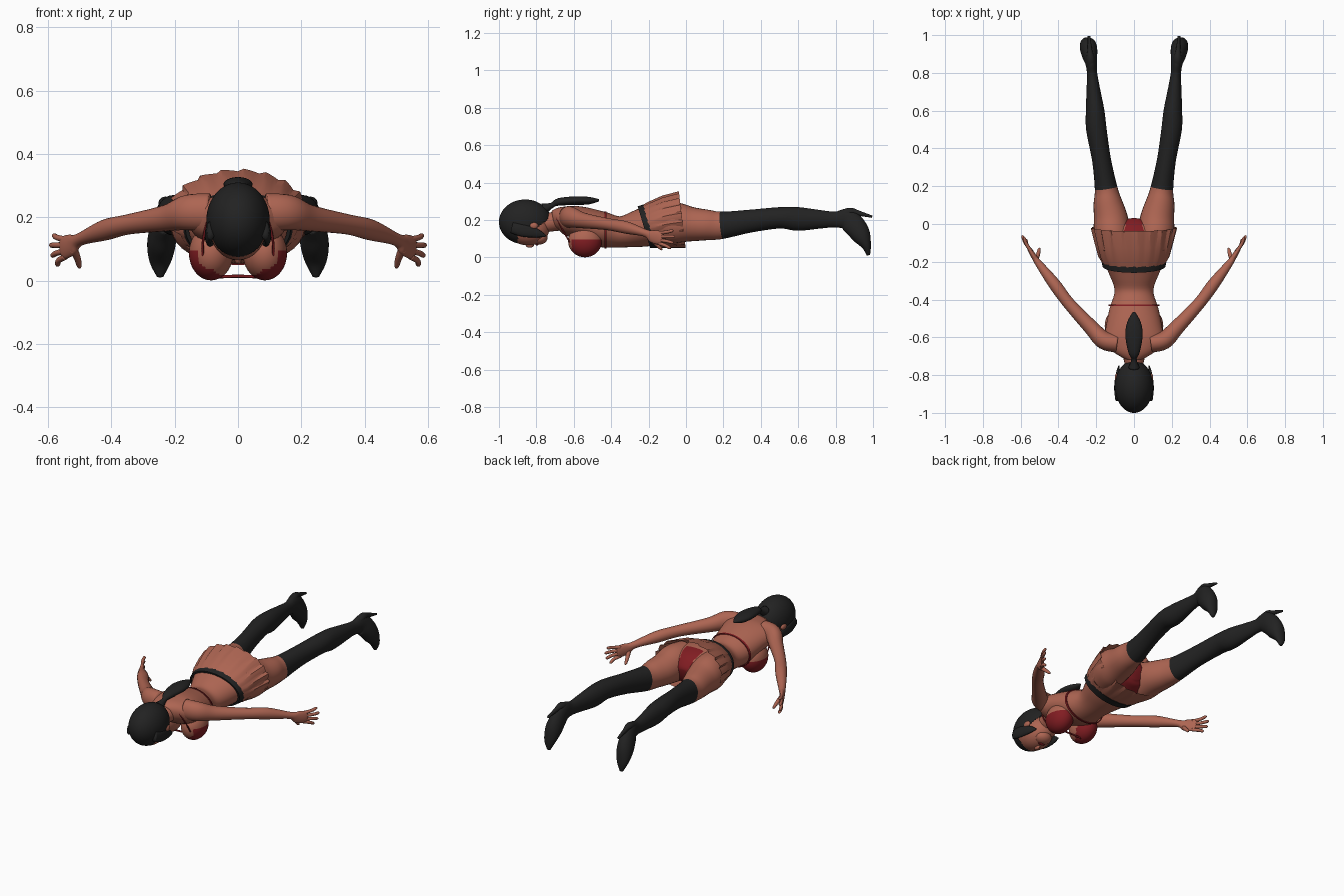
import bpy, bmesh, math
from mathutils import Vector

def mat(name, c):
    m = bpy.data.materials.new(name)
    m.diffuse_color = (*c, 1)
    return m

SKIN = mat("skin", (0.42, 0.13, 0.085))
BLACK = mat("black", (0.016, 0.016, 0.016))
RED = mat("dark red", (0.22, 0.012, 0.016))
X, Z = Vector((1, 0, 0)), Vector((0, 0, 1))

def finish(name, bm, mats, rule=None):
    bmesh.ops.recalc_face_normals(bm, faces=bm.faces)
    for f in bm.faces:
        f.smooth = True
        if rule:
            f.material_index = rule(f.calc_center_median())
    me = bpy.data.meshes.new(name)
    bm.to_mesh(me)
    bm.free()
    for m in mats:
        me.materials.append(m)
    ob = bpy.data.objects.new(name, me)
    bpy.context.collection.objects.link(ob)
    return ob

def spline(pts, steps):
    out, n = [], len(pts)
    for i in range(n - 1):
        p = [pts[max(0, min(n - 1, i + k))] for k in (-1, 0, 1, 2)]
        for s in range(steps):
            t = s / steps
            out.append([0.5 * (2 * b + (c - a) * t + (2 * a - 5 * b + 4 * c - d) * t * t
                        + (3 * b - a - 3 * c + d) * t ** 3) for a, b, c, d in zip(*p)])
    return out + [list(pts[-1])]

def tube(name, pts, mats, hint=X, seg=24, steps=5, rule=None, sx=1):
    """Smooth loft of ellipses: x, y, z, radius along hint, other radius."""
    P = spline([(p[0] * sx, *p[1:]) for p in pts], steps)
    bm, rings = bmesh.new(), []
    for i, p in enumerate(P):
        t = (Vector(P[min(i + 1, len(P) - 1)][:3]) - Vector(P[max(i - 1, 0)][:3])).normalized()
        a = (hint - t * hint.dot(t)).normalized()
        b = t.cross(a)
        rings.append([bm.verts.new(Vector(p[:3]) + a * p[3] * math.cos(u) + b * p[4] * math.sin(u))
                      for u in (2 * math.pi * k / seg for k in range(seg))])
    for r, q in zip(rings, rings[1:]):
        for k in range(seg):
            j = (k + 1) % seg
            bm.faces.new((r[k], r[j], q[j], q[k]))
    bm.faces.new(rings[0])
    bm.faces.new(rings[-1])
    return finish(name, bm, mats, rule)

def ball(name, c, r, mats, rule=None, drop=None, seg=40):
    bm = bmesh.new()
    bmesh.ops.create_uvsphere(bm, u_segments=seg, v_segments=seg * 3 // 4, radius=1)
    for v in bm.verts:
        v.co = Vector([c[k] + v.co[k] * r[k] for k in range(3)])
    if drop:
        bmesh.ops.delete(bm, geom=[f for f in bm.faces if drop(f.calc_center_median())], context='FACES')
    return finish(name, bm, mats, rule)

# torso, with red briefs at the seat
tube("torso", [(0, -.71, .2, .055, .05), (0, -.67, .205, .12, .065), (0, -.62, .195, .16, .082),
               (0, -.55, .18, .15, .09), (0, -.45, .15, .13, .095), (0, -.35, .137, .103, .083),
               (0, -.25, .155, .138, .1), (0, -.15, .18, .175, .115), (0, -.06, .18, .18, .105),
               (0, 0, .17, .1, .07), (0, .02, .165, .04, .04)], [SKIN, RED], seg=40,
     rule=lambda c: int(c.y > -.09 and abs(c.x) < .05 + max(0, .14 - c.z)))
tube("neck", [(0, -.82, .17, .05, .055), (0, -.75, .185, .048, .05), (0, -.66, .2, .07, .055)], [SKIN])

# head, face and hair
ball("head", (0, -.845, .155), (.086, .115, .09), [SKIN])
ball("chin", (0, -.785, .105), (.05, .045, .036), [SKIN], seg=24)
ball("nose", (0, -.835, .066), (.011, .022, .014), [SKIN], seg=16)
ball("lips", (0, -.797, .07), (.022, .009, .006), [RED], seg=16)
ball("hair", (0, -.86, .19), (.1, .14, .12), [BLACK], seg=64,
     drop=lambda c: (c.z < .135 and c.y > -.9) or (c.y > -.83 and c.z < .135 + (c.y + .83) * .8))
tube("ponytail", [(0, -.76, .26, .03, .03), (0, -.715, .28, .014, .014), (0, -.68, .297, .03, .02),
                  (0, -.59, .304, .046, .023), (0, -.52, .304, .036, .02), (0, -.465, .306, .006, .006)], [BLACK])

# pleated skirt and belt share one slanted ring shape
def ring_shell(name, rows, m, pleat, seg):
    bm, rings = bmesh.new(), []
    for y, zc, rx, rz, slope, amp in rows:
        ring = []
        for k in range(seg):
            u = 2 * math.pi * k / seg
            s = 1 + amp * ((k % pleat) / (pleat - 1) - .5)
            dz = rz * s * math.sin(u)
            ring.append(bm.verts.new((rx * s * math.cos(u), y + slope * dz, zc + dz)))
        rings.append(ring)
    for r, q in zip(rings, rings[1:]):
        for k in range(seg):
            j = (k + 1) % seg
            bm.faces.new((r[k], r[j], q[j], q[k]))
    ob = finish(name, bm, [m])
    bpy.context.view_layer.objects.active = ob
    ob.select_set(True)
    bpy.ops.object.shade_smooth_by_angle(angle=math.radians(30))
    ob.select_set(False)
    return ob

ring_shell("skirt", [(-.215, .165, .162, .108, -.3, 0), (-.17, .175, .188, .122, -.25, .02),
                     (-.1, .19, .205, .138, -.2, .04), (-.02, .202, .223, .148, -.12, .06)], SKIN, 4, 80)
ring_shell("belt", [(-.225, .163, .155, .1, -.3, 0), (-.225, .163, .166, .111, -.3, 0),
                    (-.183, .168, .176, .118, -.3, 0), (-.183, .168, .165, .105, -.3, 0)], BLACK, 4, 48)

# bikini band
ring_shell("back_band", [(-.435, .148, .131, .094, 0, 0), (-.435, .148, .136, .099, 0, 0),
                         (-.425, .147, .133, .098, 0, 0), (-.425, .147, .128, .093, 0, 0)], RED, 4, 48)
tube("cup_link", [(-.06, -.53, .012, .005, .005), (0, -.53, .014, .005, .005), (.06, -.53, .012, .005, .005)],
     [RED], hint=Z, seg=8)

for sx, side in ((-1, "left"), (1, "right")):
    # breast with painted cup
    ball(side + "_breast", (sx * .085, -.54, .087), (.07, .09, .086), [SKIN, RED],
         rule=lambda c: int(c.z < .1 and c.y > -.61 and abs(c.x) > .075 - (c.y + .61) * .6))
    tube(side + "_strap", [(sx * .11, -.6, .05, .004, .004), (sx * .11, -.65, .13, .004, .004),
                           (sx * .085, -.69, .21, .004, .004), (sx * .04, -.69, .25, .004, .004)], [RED], hint=X, seg=8)
    # hair locks and ears
    tube(side + "_hair_lock", [(.085, -.93, .16, .014, .03), (.093, -.87, .145, .012, .034),
                               (.088, -.8, .13, .01, .024), (.08, -.75, .115, .003, .005)], [BLACK], sx=sx, seg=12)
    ball(side + "_ear", (sx * .09, -.815, .17), (.012, .025, .018), [SKIN], seg=16)
    # leg with stocking and pointed shoe
    tube(side + "_leg", [(.1, -.13, .185, .09, .105), (.115, -.05, .185, .098, .108), (.123, .03, .178, .09, .092),
                         (.138, .11, .174, .077, .082), (.148, .19, .172, .06, .073), (.172, .34, .194, .05, .061),
                         (.199, .5, .212, .054, .057), (.206, .6, .206, .049, .063), (.216, .72, .204, .035, .049),
                         (.222, .8, .203, .027, .042), (.228, .86, .203, .032, .058), (.236, .905, .165, .042, .058),
                         (.242, .938, .115, .045, .05), (.246, .965, .06, .034, .025), (.246, .975, .012, .01, .009)],
         [SKIN, BLACK], sx=sx, seg=28, rule=lambda c: int(c.y > .19))
    tube(side + "_heel", [(.226, .82, .222, .022, .022), (.23, .875, .244, .022, .022),
                          (.234, .925, .236, .012, .014), (.238, .995, .218, .007, .006)], [BLACK], sx=sx, seg=12)
    # arm and hand
    tube(side + "_arm", [(.09, -.63, .215, .06, .05), (.16, -.615, .215, .056, .048), (.225, -.55, .198, .042, .04),
                         (.345, -.42, .178, .032, .032), (.42, -.32, .16, .033, .032), (.5, -.215, .13, .02, .02),
                         (.525, -.18, .113, .034, .015), (.552, -.135, .104, .036, .012), (.558, -.125, .102, .02, .006)],
         [SKIN], hint=Z, sx=sx)
    for i, (x, y, z) in enumerate([(.58, -.068, .142), (.589, -.06, .112), (.585, -.066, .08), (.57, -.08, .052)]):
        kz = .13 - .018 * i
        tube(f"{side}_finger_{i + 1}", [(.545, -.145, kz, .01, .01), ((.55 + x) / 2 + .006, (-.14 + y) / 2, (kz + z) / 2, .009, .009),
                                        (x, y - .008, z, .008, .008), (x, y, z, .003, .003)], [SKIN], hint=Z, sx=sx, seg=10)
    tube(side + "_thumb", [(.52, -.19, .1, .014, .014), (.508, -.16, .072, .011, .011),
                           (.502, -.135, .048, .008, .008), (.5, -.128, .04, .003, .003)], [SKIN], hint=X, sx=sx, seg=10)
